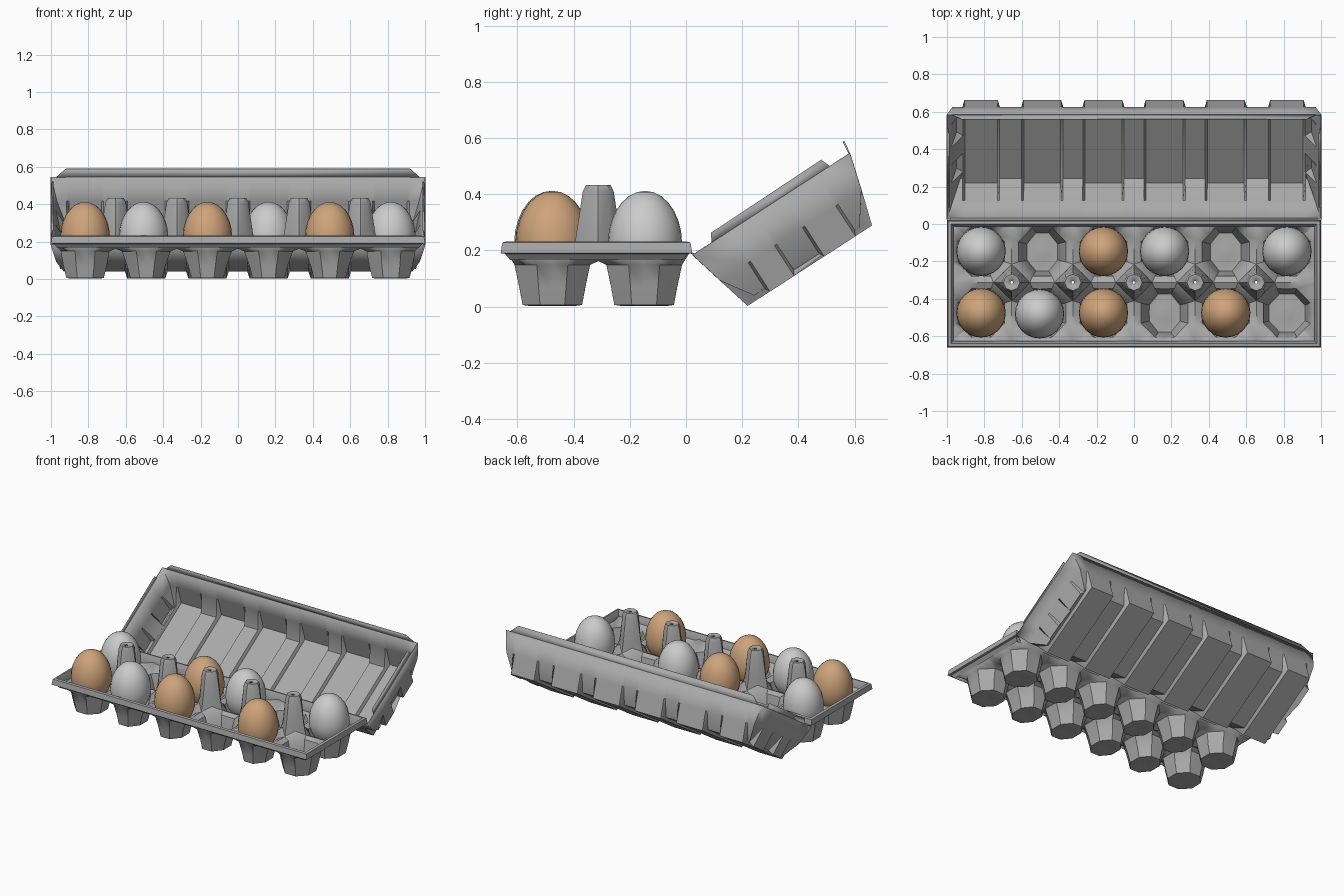
import bpy, bmesh
from math import cos, sin, pi, radians
from mathutils import Vector

if "Cube" in bpy.data.objects:
    bpy.data.objects.remove(bpy.data.objects["Cube"])

def material(name, rgb):
    m = bpy.data.materials.new(name)
    m.diffuse_color = (*rgb, 1)
    m.use_nodes = True
    m.node_tree.nodes["Principled BSDF"].inputs["Base Color"].default_value = m.diffuse_color
    return m

PULP = material("grey_pulp", (.40, .40, .40))
WHITE = material("white_shell", (.80, .80, .80))
BROWN = material("brown_shell", (.62, .37, .20))

def finish(name, bm, mat, thick=0, angle=35):
    bmesh.ops.remove_doubles(bm, verts=bm.verts, dist=.0005)
    bmesh.ops.recalc_face_normals(bm, faces=bm.faces)
    me = bpy.data.meshes.new(name)
    bm.to_mesh(me)
    bm.free()
    ob = bpy.data.objects.new(name, me)
    bpy.context.collection.objects.link(ob)
    me.materials.append(mat)
    bpy.ops.object.select_all(action='DESELECT')
    bpy.context.view_layer.objects.active = ob
    ob.select_set(True)
    bpy.ops.object.shade_smooth_by_angle(angle=radians(angle))
    if thick:
        s = ob.modifiers.new("thickness", 'SOLIDIFY')
        s.thickness, s.offset = thick, 0
    return ob

def loft(bm, rings, cap=False):
    """Bridge closed rings of equal length; returns the vertex rings."""
    vr = [[bm.verts.new(p) for p in r] for r in rings]
    for a, b in zip(vr, vr[1:]):
        n = len(a)
        for i in range(n):
            bm.faces.new((a[i], a[(i + 1) % n], b[(i + 1) % n], b[i]))
    if cap:
        bm.faces.new(vr[-1])
    return vr

P = .327                      # cell pitch
H = P / 2
YM = -.3125                   # line between the two rows
COLS = [(i - 2.5) * P for i in range(6)]
ROWS = [YM - H, YM + H]
ANG = [k * pi / 8 for k in range(16)]

# cup tray: octagonal cups, square outer cells meeting the rim
bm = bmesh.new()
for ci, cx in enumerate(COLS):
    end = -1 if ci == 0 else 1 if ci == 5 else 0
    for ri, cy in enumerate(ROWS):
        out = 2 * ri - 1
        def octa(rx, ry, z):
            return [(cx + rx * cos(a) * (1.082 if k % 2 else 1),
                     cy + ry * sin(a) * (1.082 if k % 2 else 1), z)
                    for k, a in enumerate(ANG)]
        edge = []
        for k, a in enumerate(ANG):
            c, s = cos(a), sin(a)
            post = k % 4 == 2 and s * out < 0 and c * end <= 0.0
            r = H if post else H / max(abs(c), abs(s))
            x, y = r * c, r * s
            rim_x = end and x * end > H - .001
            rim_y = y * out > H - .001
            z = .2 if (rim_x or rim_y or post) else .165
            edge.append((end * .985 if rim_x else cx + x, cy + y, z))
        bx = .098 if end else .084
        loft(bm, [edge, octa(.128, .132, .15), octa(bx + .015, .115, .07),
                  octa(bx, .104, .008), octa(bx * .75, .08, .005),
                  octa(.03, .03, .012)], cap=True)

# hollow posts between the cups
for i in range(5):
    px = (i - 2) * P
    def ring(ax, dg, za, zd):
        return [(px + (dg if k % 2 else ax) * cos(k * pi / 4),
                 YM + (dg if k % 2 else ax) * sin(k * pi / 4),
                 zd if k % 2 else za) for k in range(8)]
    loft(bm, [ring(.0958, .0677, .165, .2), ring(.078, .064, .24, .24),
              ring(.052, .05, .41, .41), ring(.042, .042, .43, .43),
              ring(.008, .008, .428, .428)])
finish("cup_tray", bm, PULP, .006)

# tray rim
bm = bmesh.new()
def frame(d, z):
    x, y0, y1 = 1 - d, -.66 + d, .022 - d
    return [(-x, y0, z), (x, y0, z), (x, y1, z), (-x, y1, z)]
loft(bm, [frame(.035, .2), frame(.022, .232), frame(.006, .228), frame(0, .19),
          frame(.015, .188), frame(.035, .165), frame(.035, .2)])
finish("tray_rim", bm, PULP)

# lid, drawn in its own plane: x, u from hinge to front, w outwards
T = radians(32.9)
def lid(x, u, w):
    return Vector((x, .025 + u * cos(T) + w * sin(T), .185 + u * sin(T) - w * cos(T)))

bumps_x = []                  # (x, is_bump) along the front and hinge walls
for c in COLS:
    h = .088 if abs(c) > .7 else .1
    bumps_x += [(c - h - .012, 0), (c - h, 1), (c + h, 1), (c + h + .012, 0)]
bumps_u = [(.15, 0), (.16, 1), (.26, 1), (.27, 0), (.38, 0), (.39, 1), (.52, 1), (.53, 0)]
DEEP, SHALLOW = .257, .238

top, mid, low = [], [], []
def add(t, m, b):
    top.append(lid(t[0], t[1], 0))
    mid.append(lid(m[0], m[1], .13))
    low.append(lid(*b))
def corner(s, front):
    add((s, .663 if front else 0), (s * .97, .627 if front else .033),
        (s * .93, .55 if front else .105, SHALLOW))
def side(s, pts):
    for u, b in pts:
        add((s, u), (s * .975, u), (s * (.95 if b else .915), u, DEEP if b else SHALLOW))

corner(-1, False)
for x, b in bumps_x:
    add((x, 0), (x, .033), (x, .066 if b else .105, DEEP if b else SHALLOW))
corner(1, False)
side(1, bumps_u)
corner(1, True)
for x, b in reversed(bumps_x):
    add((x, .663), (x, .627), (x, .59 if b else .55, DEEP if b else SHALLOW))
corner(-1, True)
side(-1, reversed(bumps_u))

bm = bmesh.new()
v = loft(bm, [top, mid, low])[2]
n, m = len(bumps_x), len(bumps_u)
f0 = n + m + 3                # first front vertex, at right end
for i in range(n - 1):        # fluted panel strips
    bm.faces.new((v[1 + i], v[2 + i], v[f0 + n - 2 - i], v[f0 + n - 1 - i]))
bm.faces.new(v[n:f0 + 1])     # panel ends
bm.faces.new(v[f0 + n - 1:] + v[:2])
finish("lid", bm, PULP, .006)

# raised lips on the lid ends and the closing flap on its front edge
bm = bmesh.new()
def strip(pts):
    bm.faces.new([bm.verts.new(lid(*p)) for p in pts])
for s in (-1, 1):
    strip([(s * .997, .08, 0), (s * .997, .58, 0), (s * .99, .567, -.035), (s * .99, .095, -.03)])
strip([(-.97, .663, 0), (.97, .663, 0), (.92, .669, -.048), (-.92, .669, -.048)])
finish("lid_lips", bm, PULP, .006)

# hinge strip
bm = bmesh.new()
bm.faces.new([bm.verts.new(p) for p in
              [(-.98, .01, .195), (.98, .01, .195), (.98, .03, .186), (-.98, .03, .186)]])
finish("hinge", bm, PULP, .006)

# eggs: pointed upwards, rounder below
def egg(name, x, y, mat):
    bm = bmesh.new()
    bmesh.ops.create_uvsphere(bm, u_segments=24, v_segments=14, radius=1)
    for p in bm.verts:
        p.co = (x + p.co.x * .132, y + p.co.y * .132, .225 + p.co.z * (.187 if p.co.z > 0 else .155))
    finish(name, bm, mat, angle=60)

for i, c in enumerate([0, 2, 4]):
    egg(f"brown_egg_front_{i}", COLS[c], -.475, BROWN)
egg("brown_egg_back", COLS[2], -.146, BROWN)
egg("white_egg_front", -.505, -.48, WHITE)
for i, c in enumerate([0, 3, 5]):
    egg(f"white_egg_back_{i}", COLS[c], -.146, WHITE)
